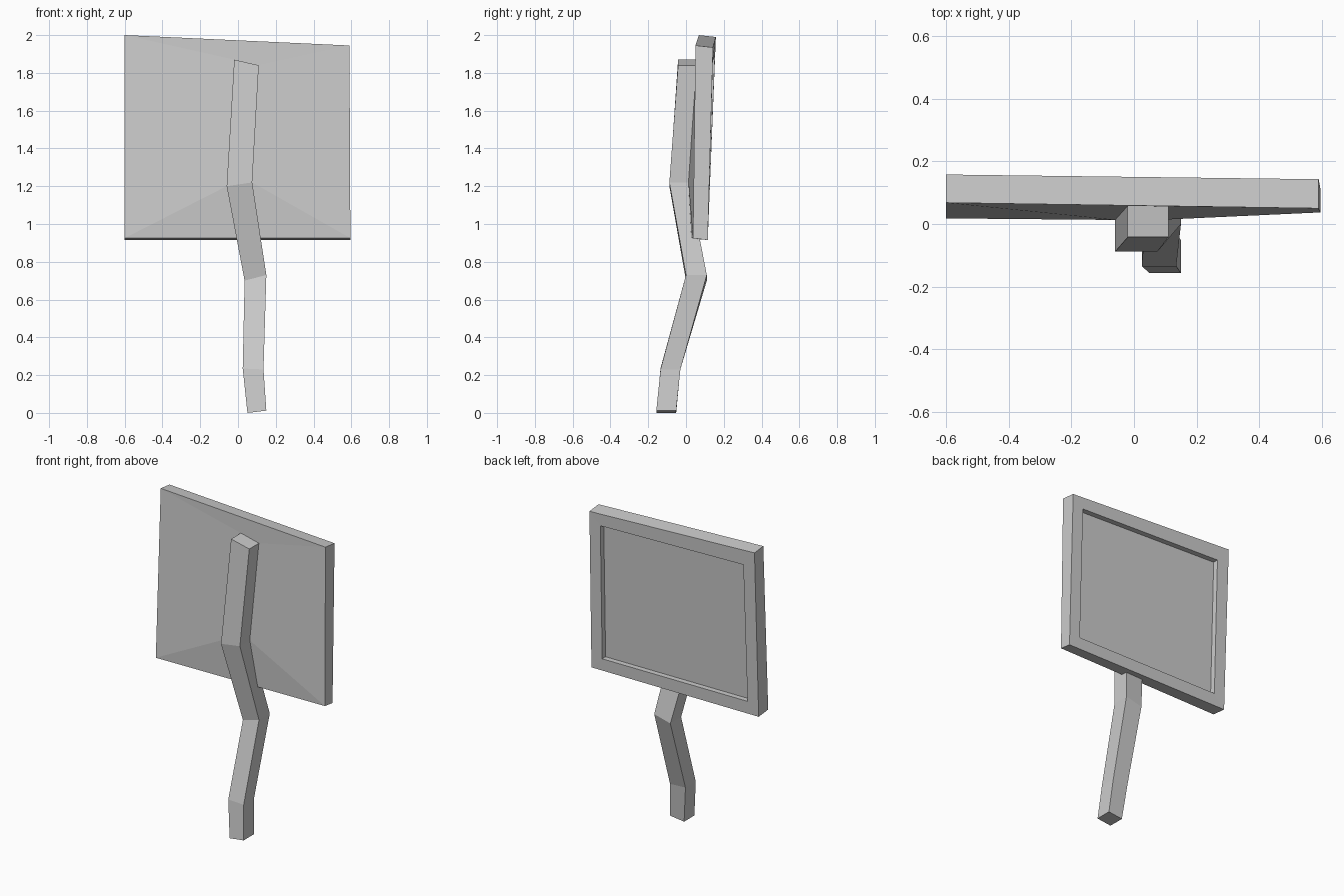
import bpy
from mathutils import Vector

if "Cube" in bpy.data.objects:
    bpy.data.objects.remove(bpy.data.objects["Cube"])

grey = bpy.data.materials.new("weathered_grey")
grey.diffuse_color = (0.60, 0.60, 0.60, 1)
grey.use_nodes = True
grey.node_tree.nodes["Principled BSDF"].inputs["Base Color"].default_value = grey.diffuse_color


def skin(name, rings):
    """Join successive four-point rings with quads and cap both ends."""
    verts = [p for ring in rings for p in ring]
    faces = [(0, 1, 2, 3)]
    for r in range(len(rings) - 1):
        a = r * 4
        for i in range(4):
            j = (i + 1) % 4
            faces.append((a + j, a + i, a + 4 + i, a + 4 + j))
    last = (len(rings) - 1) * 4
    faces.append(tuple(last + i for i in (3, 2, 1, 0)))
    mesh = bpy.data.meshes.new(name)
    mesh.from_pydata(verts, [], faces)
    mesh.materials.append(grey)
    obj = bpy.data.objects.new(name, mesh)
    bpy.context.collection.objects.link(obj)
    return obj


# Crooked post: left x, right x, front y, back y, left z, right z per section
sections = [
    (0.05, 0.15, -0.157, -0.052, 0.0, 0.012),
    (0.025, 0.135, -0.135, -0.03, 0.235, 0.23),
    (0.035, 0.15, 0.0, 0.11, 0.70, 0.73),
    (-0.06, 0.075, -0.088, 0.015, 1.20, 1.22),
    (-0.02, 0.11, -0.042, 0.058, 1.87, 1.84),
]
skin("post", [
    [(l, f, zl), (l, b, zl), (r, b, zr), (r, f, zr)]
    for l, r, f, b, zl, zr in sections
])

# Board corners in order: bottom left, bottom right, top right, top left
mount = [(-0.06, 0.013, 1.20), (0.075, 0.013, 1.22), (0.11, 0.056, 1.84), (-0.02, 0.058, 1.87)]
front = [(-0.60, 0.018, 0.925), (0.595, 0.037, 0.925), (0.59, 0.05, 1.945), (-0.60, 0.068, 2.0)]
back = [(-0.60, 0.115, 0.915), (0.595, 0.115, 0.915), (0.59, 0.143, 1.935), (-0.60, 0.158, 1.99)]


# Raised rim around the recessed panel on the back
def inset(u, v):
    bl, br, tr, tl = map(Vector, back)
    return bl.lerp(br, u).lerp(tl.lerp(tr, u), v)


rim = [inset(0.065, 0.075), inset(0.935, 0.075), inset(0.935, 0.925), inset(0.07, 0.91)]
panel = [p - Vector((0, 0.035, 0)) for p in rim]
skin("board", [mount, front, back, rim, panel])
